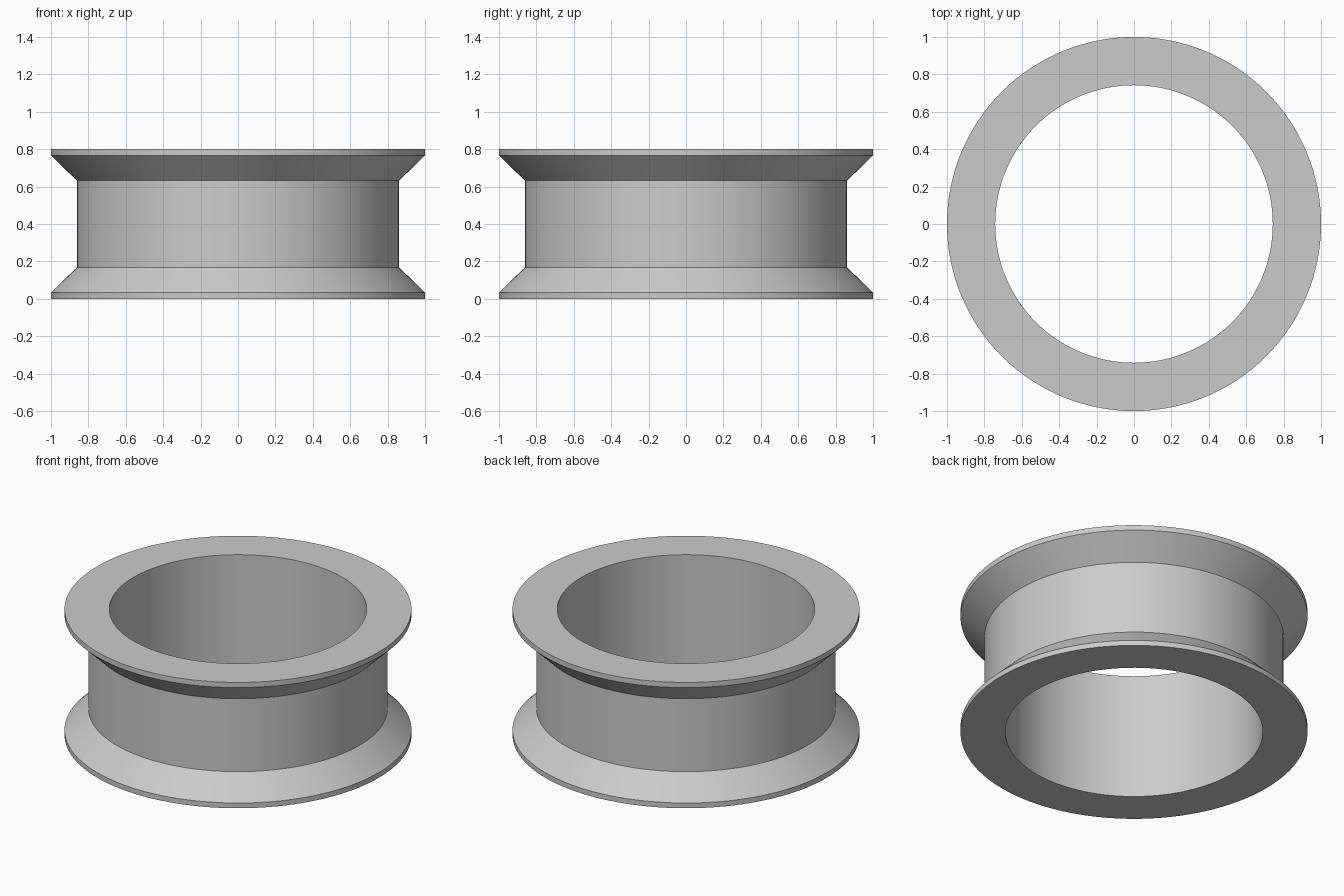
import bpy, bmesh, math

cube = bpy.data.objects.get("Cube")
if cube:
    bpy.data.objects.remove(cube, do_unlink=True)

SEGMENTS = 128
HEIGHT = 0.8
BORE, HUB, RIM = 0.742, 0.862, 1.0
LIP, SLOPE_END = 0.033, 0.168

# Plain grey material
grey = bpy.data.materials.new("plain grey")
grey.use_nodes = True
colour = (0.6, 0.6, 0.6, 1)
grey.diffuse_color = colour
grey.node_tree.nodes["Principled BSDF"].inputs["Base Color"].default_value = colour

# Half of the ring section, mirrored about mid height
lower = [(BORE, 0), (RIM, 0), (RIM, LIP), (HUB, SLOPE_END)]
section = lower + [(r, HEIGHT - z) for r, z in reversed(lower)]

# Sweep the closed section around the vertical axis
bm = bmesh.new()
verts = [bm.verts.new((r, 0, z)) for r, z in section]
edges = [bm.edges.new((v, verts[(i + 1) % len(verts)])) for i, v in enumerate(verts)]
bmesh.ops.spin(bm, geom=verts + edges, cent=(0, 0, 0), axis=(0, 0, 1),
               angle=math.tau, steps=SEGMENTS, use_merge=True)
bmesh.ops.remove_doubles(bm, verts=bm.verts, dist=0.0001)
bmesh.ops.recalc_face_normals(bm, faces=bm.faces)

mesh = bpy.data.meshes.new("flanged_ring")
bm.to_mesh(mesh)
bm.free()
mesh.materials.append(grey)
ring = bpy.data.objects.new("flanged_ring", mesh)
bpy.context.collection.objects.link(ring)

# Smooth around the ring, sharp at the section corners
bpy.context.view_layer.objects.active = ring
ring.select_set(True)
bpy.ops.object.shade_smooth_by_angle(angle=math.radians(30))
